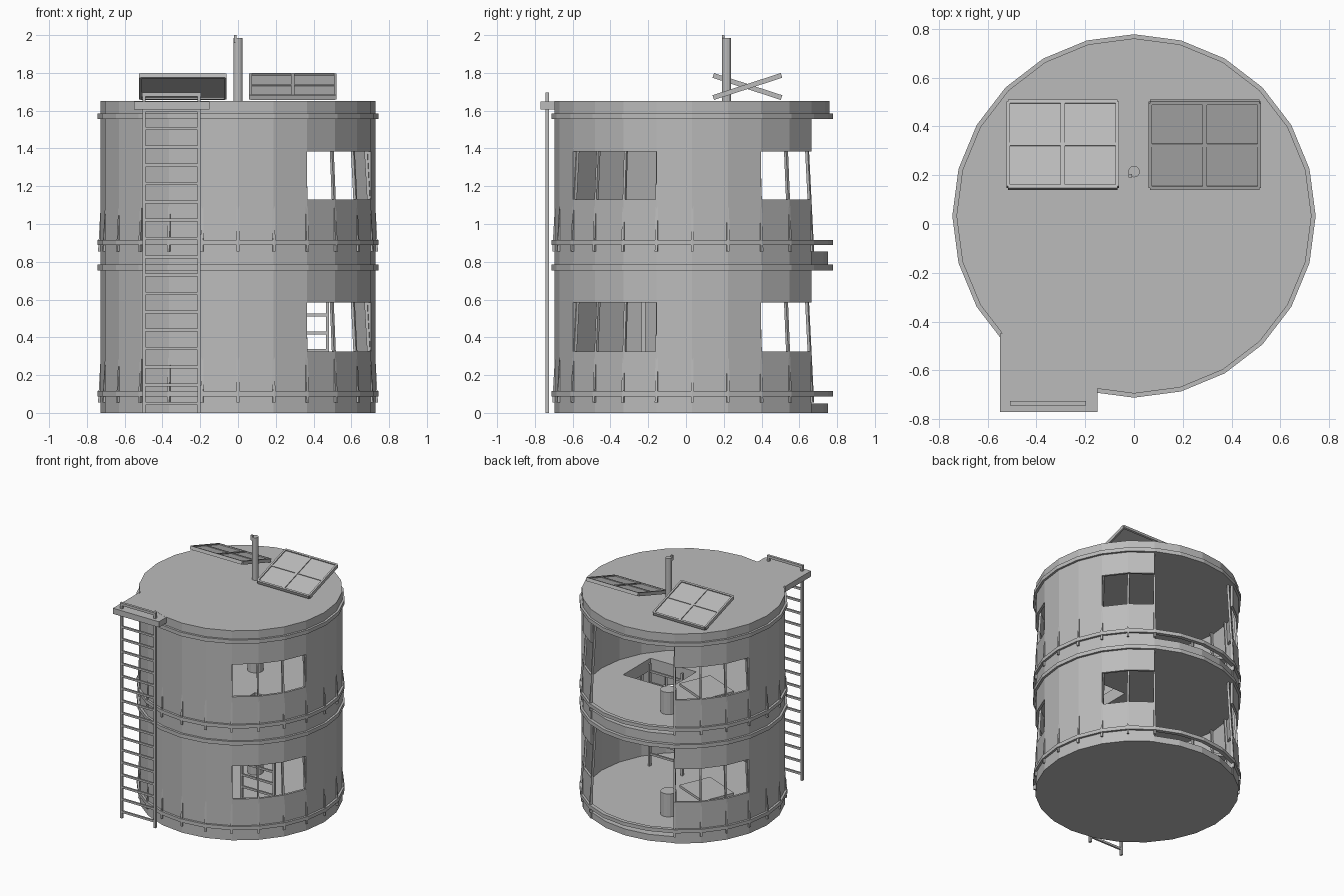
import bpy, bmesh, math
from mathutils import Matrix, Vector

cube = bpy.data.objects.get("Cube")
if cube:
    bpy.data.objects.remove(cube)

CY = 0.033          # tower axis in y
STEP = 15           # degrees per facet
LEVELS = (0.0, 0.8)

grey = bpy.data.materials.new("plain_grey")
grey.use_nodes = True
GREY = (0.5, 0.5, 0.5, 1)
grey.diffuse_color = GREY
grey.node_tree.nodes["Principled BSDF"].inputs["Base Color"].default_value = GREY


def finish(name, bm):
    bmesh.ops.recalc_face_normals(bm, faces=bm.faces)
    mesh = bpy.data.meshes.new(name)
    bm.to_mesh(mesh)
    bm.free()
    mesh.materials.append(grey)
    obj = bpy.data.objects.new(name, mesh)
    bpy.context.scene.collection.objects.link(obj)
    return obj


def add_box(bm, lo, hi, mat=Matrix()):
    lo, hi = Vector(lo), Vector(hi)
    place = Matrix.Translation((lo + hi) / 2) @ Matrix.Diagonal((*(hi - lo), 1))
    bmesh.ops.create_cube(bm, size=1, matrix=mat @ place)


def box(name, lo, hi, mat=Matrix()):
    bm = bmesh.new()
    add_box(bm, lo, hi, mat)
    return finish(name, bm)


def cylinder(name, x, y, r, z0, z1, sides=24):
    bm = bmesh.new()
    spin = Matrix.Translation((x, y, (z0 + z1) / 2))
    bmesh.ops.create_cone(bm, cap_ends=True, segments=sides, radius1=r, radius2=r,
                          depth=z1 - z0, matrix=spin)
    return finish(name, bm)


def add_arc(bm, a0, a1, r0, r1, z0, z1):
    """Faceted curved slab from angle a0 to a1 around the tower axis."""
    closed = a1 - a0 == 360
    count = (a1 - a0) // STEP + (0 if closed else 1)
    rows = []
    for i in range(count):
        a = math.radians(a0 + i * STEP)
        rows.append([bm.verts.new((r * math.cos(a), CY + r * math.sin(a), z))
                     for r, z in ((r0, z0), (r1, z0), (r1, z1), (r0, z1))])
    for i in range(count if closed else count - 1):
        p, q = rows[i], rows[(i + 1) % count]
        for k in range(4):
            n = (k + 1) % 4
            bm.faces.new((p[k], p[n], q[n], q[k]))
    if not closed:
        bm.faces.new(rows[0])
        bm.faces.new(rows[-1])


def ladder(name, x0, x1, y, z0, z1, rungs, first, gap):
    bm = bmesh.new()
    for x in (x0, x1):
        add_box(bm, (x - 0.008, y - 0.01, z0), (x + 0.008, y + 0.01, z1))
    for i in range(rungs):
        z = first + i * gap
        add_box(bm, (x0, y - 0.007, z - 0.008), (x1, y + 0.007, z + 0.008))
    return bm


# Curved wall: bands broken by the windows, open at the back
wall = bmesh.new()
for z0, z1 in ((0, 0.325), (0.585, 1.13), (1.385, 1.57)):
    add_arc(wall, 120, 420, 0.71, 0.728, z0, z1)
for z0, z1 in ((0.325, 0.585), (1.13, 1.385)):
    add_arc(wall, 165, 300, 0.71, 0.728, z0, z1)
    add_arc(wall, 345, 390, 0.71, 0.728, z0, z1)
finish("wall", wall)

# Hoops round the outside
hoops = bmesh.new()
for z in LEVELS:
    add_arc(hoops, 0, 360, 0.715, 0.745, z + 0.088, z + 0.116)
    add_arc(hoops, 0, 360, 0.715, 0.745, z + 0.755, z + 0.785)
finish("hoops", hoops)

# Leaning studs at every wall corner
studs = bmesh.new()
lean = math.atan(0.058)
for z in LEVELS:
    for a in range(120, 421, STEP):
        m = (Matrix.Translation((0, CY, z + 0.055))
             @ Matrix.Rotation(math.radians(a), 4, 'Z')
             @ Matrix.Translation((0.733, 0, 0)) @ Matrix.Rotation(-lean, 4, 'Y'))
        add_box(studs, (-0.008, -0.007, 0), (0.008, 0.007, 0.71), m)
finish("studs", studs)

# Floors and roof
cylinder("ground_floor", 0, CY, 0.72, 0, 0.05)
upper = cylinder("upper_floor", 0, CY, 0.72, 0.76, 0.855)
cylinder("roof", 0, CY, 0.728, 1.56, 1.65)

# Hatch through the upper floor
cutter = box("hatch_cutter", (0.12, -0.3, 0.6), (0.52, 0.04, 1))
cutter.hide_render = True
mod = upper.modifiers.new("hatch", 'BOOLEAN')
mod.operation = 'DIFFERENCE'
mod.solver = 'EXACT'
mod.object = cutter
bpy.context.view_layer.objects.active = upper
bpy.ops.object.modifier_apply(modifier=mod.name)
bpy.data.objects.remove(cutter)

# Ladders and the landing on the roof edge
outer = ladder("outer_ladder", -0.497, -0.207, -0.735, 0, 1.69, 17, 0.05, 0.097)
add_box(outer, (-0.508, -0.745, 1.675), (-0.196, -0.725, 1.695))
finish("outer_ladder", outer)
finish("inner_ladder", ladder("inner_ladder", 0.19, 0.475, -0.225, 0.05, 0.855, 8, 0.145, 0.093))
box("roof_landing", (-0.55, -0.77, 1.605), (-0.15, -0.45, 1.6495))

# Stool and desk board on each floor
for i, z in enumerate(LEVELS):
    label = ("lower", "upper")[i]
    base = z + 0.05
    cylinder(label + "_stool", -0.1, 0.36, 0.058, base, base + 0.18, 16)
    turn = Matrix.Translation((-0.38, 0.285, base + 0.24)) @ Matrix.Rotation(math.radians(157), 4, 'Z')
    box(label + "_desk", (-0.16, -0.13, -0.02), (0.16, 0.13, 0), turn)

# Tilted roof panels: plate, raised frame and cross bars
for name, x, tilt in (("right_panel", -0.292, -18), ("left_panel", 0.29, 18)):
    m = Matrix.Translation((x, 0.325, 1.728)) @ Matrix.Rotation(math.radians(tilt), 4, 'X')
    bm = bmesh.new()
    w, d, t = 0.224, 0.183, 0.013
    add_box(bm, (-w, -d, -0.005), (w, d, 0.005), m)
    for s in (-1, 1):
        add_box(bm, (s * w - 0.007, -d, -t), (s * w + 0.007, d, t), m)
        add_box(bm, (-w, s * d - 0.007, -t), (w, s * d + 0.007, t), m)
    add_box(bm, (-0.009, -d, 0), (0.009, d, 0.011), m)
    add_box(bm, (-w, -0.007, 0), (w, 0.007, 0.01), m)
    finish(name, bm)

# Mast with a small tip
cylinder("mast", 0, 0.215, 0.024, 1.64, 1.985, 12)
box("mast_tip", (-0.022, 0.19, 1.96), (-0.008, 0.204, 2.0))
